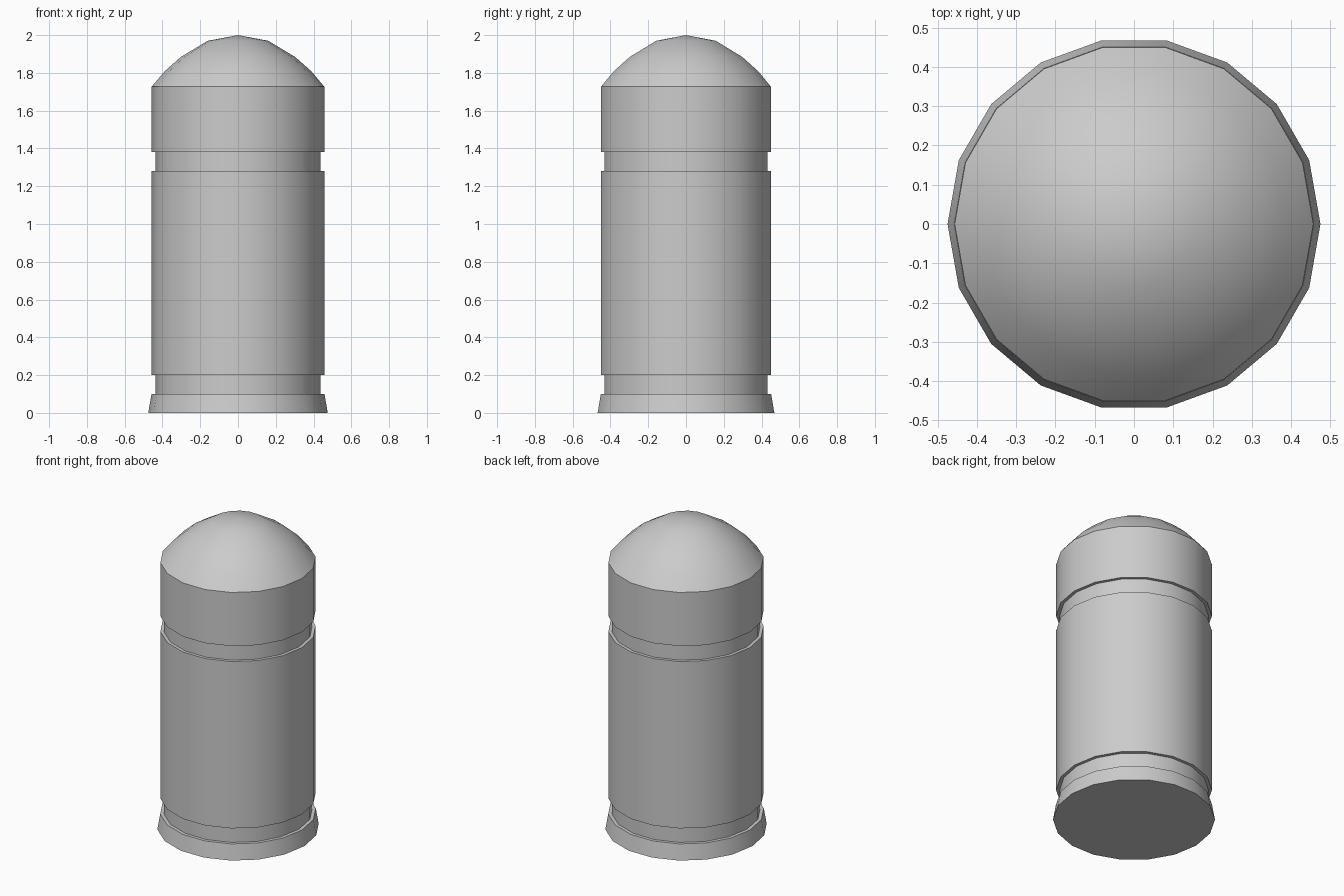
import bpy, bmesh, math

if "Cube" in bpy.data.objects:
    bpy.data.objects.remove(bpy.data.objects["Cube"])

SIDES = 18

# Outer profile (radius, height) from the base up to the dome
profile = [
    (0.475, 0.0), (0.458, 0.10),                  # flared foot
    (0.437, 0.10), (0.437, 0.20),                 # lower groove
    (0.457, 0.20), (0.457, 1.28),                 # main body
    (0.437, 1.28), (0.437, 1.38),                 # upper groove
    (0.457, 1.38), (0.457, 1.727),                # head
    (0.387, 1.810), (0.303, 1.884), (0.160, 1.970),  # dome
]


def lathe(name, points, apex):
    """Revolve a profile into a closed shell with a flat base and a pointed top."""
    bm = bmesh.new()
    rings = []
    for r, z in points:
        rings.append([bm.verts.new((r * math.cos(a), r * math.sin(a), z))
                      for a in (math.tau * i / SIDES for i in range(SIDES))])
    for low, high in zip(rings, rings[1:]):
        for i in range(SIDES):
            j = (i + 1) % SIDES
            bm.faces.new((low[i], low[j], high[j], high[i]))
    bm.faces.new(rings[0][::-1])
    tip = bm.verts.new((0, 0, apex))
    for i in range(SIDES):
        bm.faces.new((rings[-1][i], rings[-1][(i + 1) % SIDES], tip))
    mesh = bpy.data.meshes.new(name)
    bm.to_mesh(mesh)
    bm.free()
    obj = bpy.data.objects.new(name, mesh)
    bpy.context.collection.objects.link(obj)
    return obj


bollard = lathe("bollard", profile, 2.0)

# Smooth sides and dome, crisp rims
bpy.ops.object.select_all(action='DESELECT')
bollard.select_set(True)
bpy.context.view_layer.objects.active = bollard
bpy.ops.object.shade_smooth_by_angle(angle=math.radians(30))
